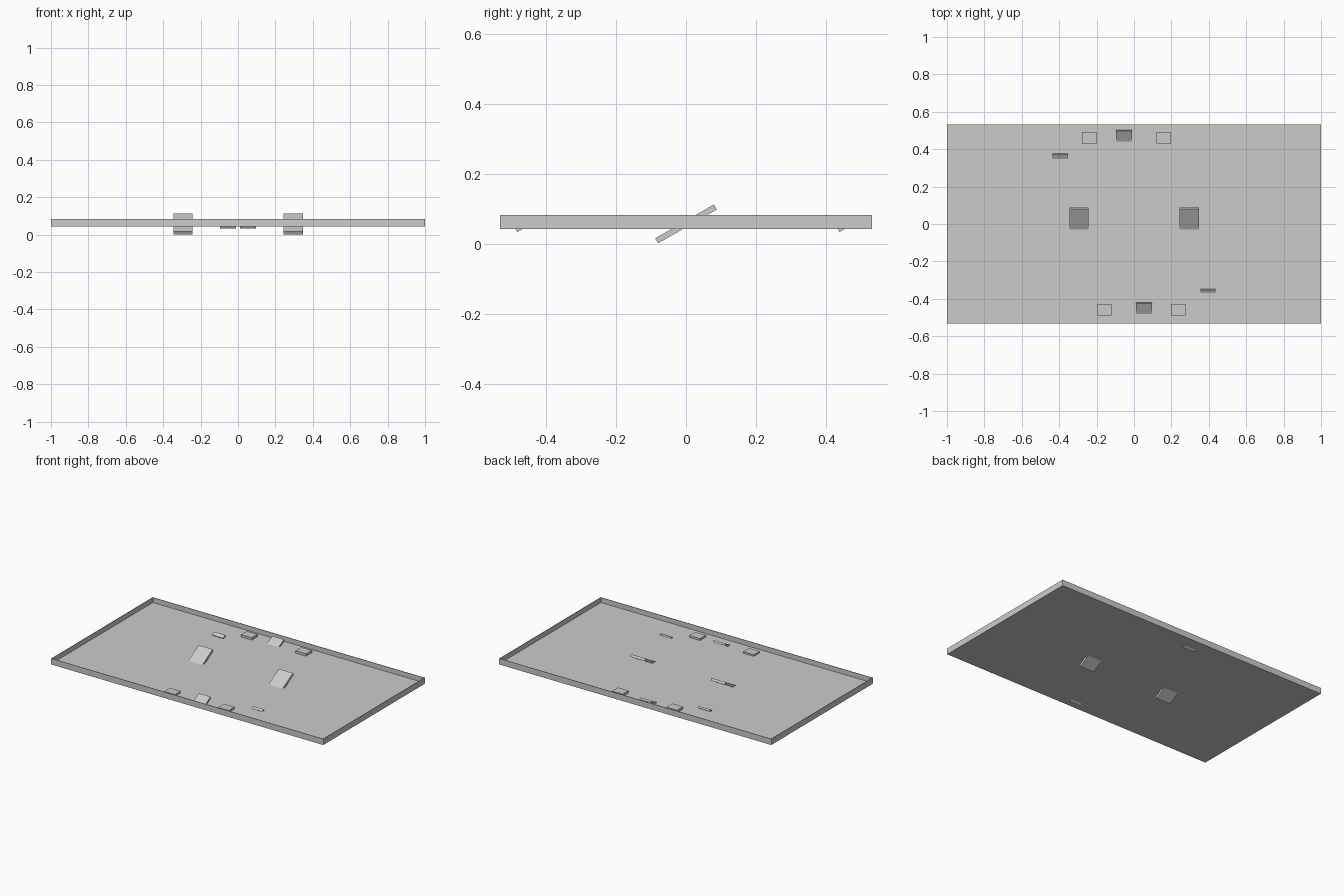
import bpy, bmesh, math
from mathutils import Matrix, Vector

if "Cube" in bpy.data.objects:
    bpy.data.objects.remove(bpy.data.objects["Cube"])

TRAY_BOTTOM, TRAY_TOP, FLOOR = 0.043, 0.083, 0.05
TILT = math.radians(30)


def finish(name, bm):
    bmesh.ops.recalc_face_normals(bm, faces=bm.faces)
    mesh = bpy.data.meshes.new(name)
    bm.to_mesh(mesh)
    bm.free()
    obj = bpy.data.objects.new(name, mesh)
    bpy.context.collection.objects.link(obj)
    return obj


def block(name, center, size, tilt=0.0):
    """Box of a given size, tilted about x so its back end rises."""
    bm = bmesh.new()
    mat = (Matrix.Translation(center) @ Matrix.Rotation(tilt, 4, 'X')
           @ Matrix.Diagonal((*size, 1)))
    bmesh.ops.create_cube(bm, size=1, matrix=mat)
    return finish(name, bm)


def tilted(name, x, y_low, z_low, width, length, thick):
    """Tilted block located by its lowest edge (y_low, z_low)."""
    c, s = math.cos(TILT), math.sin(TILT)
    y = y_low + (length * c - thick * s) / 2
    z = z_low + (length * s + thick * c) / 2
    return block(name, (x, y, z), (width, length, thick), TILT)


# Shallow open tray with thin rim
bm = bmesh.new()
height = TRAY_TOP - TRAY_BOTTOM
bmesh.ops.create_cube(bm, size=1, matrix=Matrix.Translation((0, 0, TRAY_BOTTOM + height / 2))
                      @ Matrix.Diagonal((2.0, 1.066, height, 1)))
top = max(bm.faces, key=lambda f: f.calc_center_median().z)
bmesh.ops.inset_region(bm, faces=[top], thickness=0.005)
new = bmesh.ops.extrude_face_region(bm, geom=[top])['geom']
verts = [v for v in new if isinstance(v, bmesh.types.BMVert)]
bmesh.ops.translate(bm, verts=verts, vec=Vector((0, 0, FLOOR - TRAY_TOP)))
if top.is_valid:
    bmesh.ops.delete(bm, geom=[top], context='FACES_ONLY')
finish("tray", bm)

# Two large slanted plates through the floor
for side, x in (("left", -0.294), ("right", 0.296)):
    block(f"large_plate_{side}", (x, 0, 0.0573), (0.104, 0.194, 0.0165), TILT)

# Flat pads in the front and back rows
for i, (x, y, top_z) in enumerate([(-0.24, 0.462, 0.066), (0.159, 0.462, 0.066),
                                   (-0.16, -0.459, 0.062), (0.236, -0.459, 0.062)]):
    block(f"flat_pad_{i + 1}", (x, y, (top_z + 0.045) / 2), (0.078, 0.061, top_z - 0.045))

# Slanted plates between the pads
for row, x, y in (("back", -0.053, 0.4395), ("front", 0.053, -0.483)):
    tilted(f"slanted_plate_{row}", x, y, 0.034, 0.086, 0.073, 0.0125)

# Small slanted tabs
tilted("small_tab_back", -0.395, 0.3545, 0.0435, 0.082, 0.0255, 0.012)
tilted("small_tab_front", 0.396, -0.363, 0.0435, 0.08, 0.017, 0.010)
